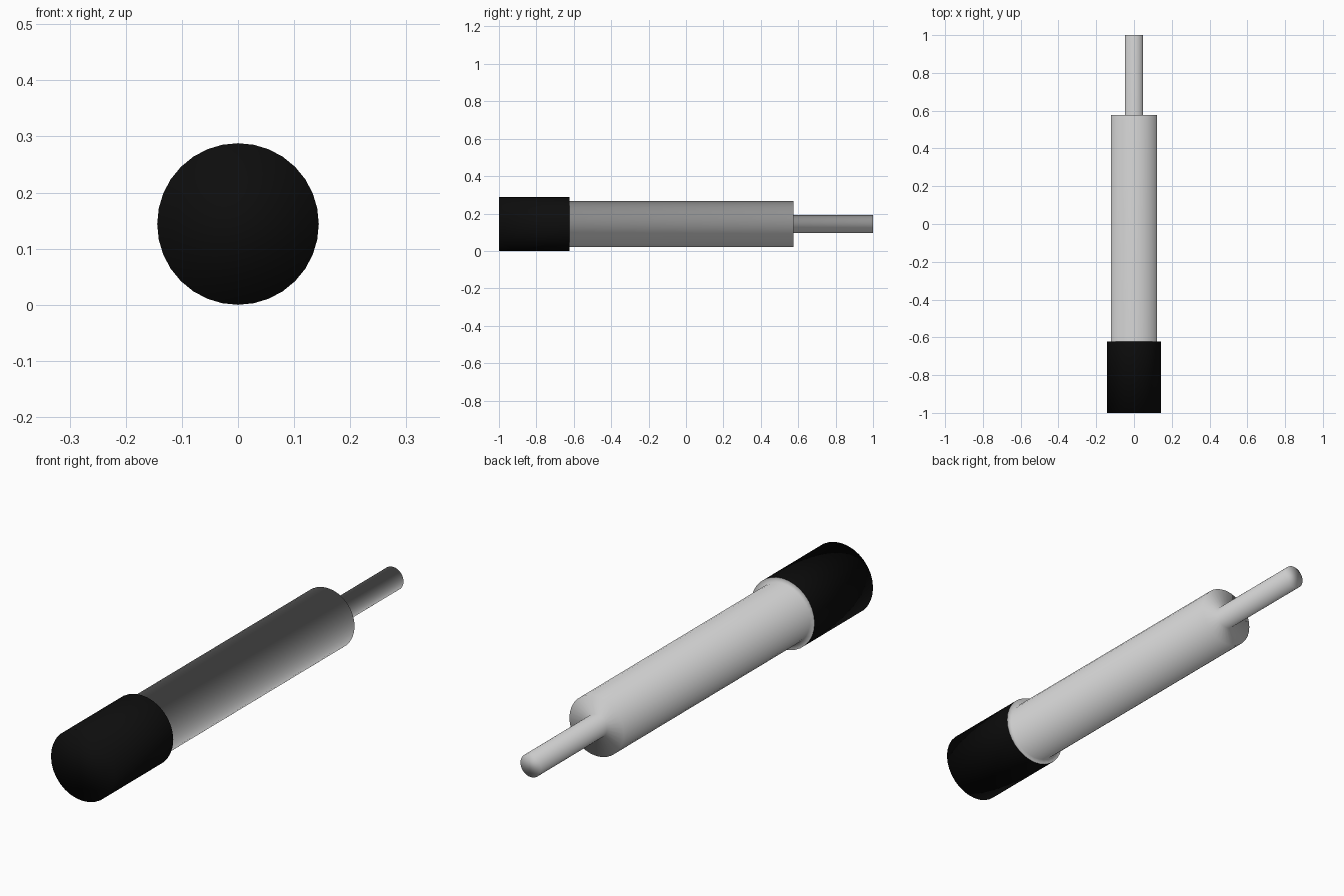
import bpy, bmesh, math

if "Cube" in bpy.data.objects:
    bpy.data.objects.remove(bpy.data.objects["Cube"])

SIDES = 32
AXIS_Z = 0.144


def revolve(name, profile, cap_start, cap_end, color=None):
    """Spin (radius, y) points around the lengthwise axis."""
    bm = bmesh.new()
    rings = []
    for r, y in profile:
        rings.append([bm.verts.new((r * math.cos(2 * math.pi * i / SIDES), y,
                                    AXIS_Z + r * math.sin(2 * math.pi * i / SIDES)))
                      for i in range(SIDES)])
    for a, b in zip(rings, rings[1:]):
        for i in range(SIDES):
            j = (i + 1) % SIDES
            bm.faces.new((a[i], a[j], b[j], b[i]))
    if cap_start:
        bm.faces.new(rings[0])
    if cap_end:
        bm.faces.new(rings[-1])
    bmesh.ops.recalc_face_normals(bm, faces=bm.faces)
    # An open shell still has to face away from the axis
    side = max(bm.faces, key=lambda f: f.calc_area() if len(f.verts) == 4 else 0)
    c = side.calc_center_median()
    if side.normal.x * c.x + side.normal.z * (c.z - AXIS_Z) < 0:
        bmesh.ops.reverse_faces(bm, faces=bm.faces)
    for f in bm.faces:
        f.smooth = True
    mesh = bpy.data.meshes.new(name)
    bm.to_mesh(mesh)
    bm.free()
    obj = bpy.data.objects.new(name, mesh)
    bpy.context.collection.objects.link(obj)
    if color:
        mat = bpy.data.materials.new(name + "_color")
        mat.diffuse_color = color
        mat.use_nodes = True
        mat.node_tree.nodes["Principled BSDF"].inputs["Base Color"].default_value = mat.diffuse_color
        mesh.materials.append(mat)
    return obj


# Black end grip, closed at the front
revolve("end_grip", [(0.144, -1.0), (0.144, -0.623)], True, False,
        (0.004, 0.004, 0.004, 1))

# Grey collar face, barrel, shoulder and thin rod as one smooth turned piece
revolve("barrel_and_rod",
        [(0.144, -0.623), (0.123, -0.623), (0.123, 0.576),
         (0.047, 0.576), (0.047, 1.0)], False, True)
